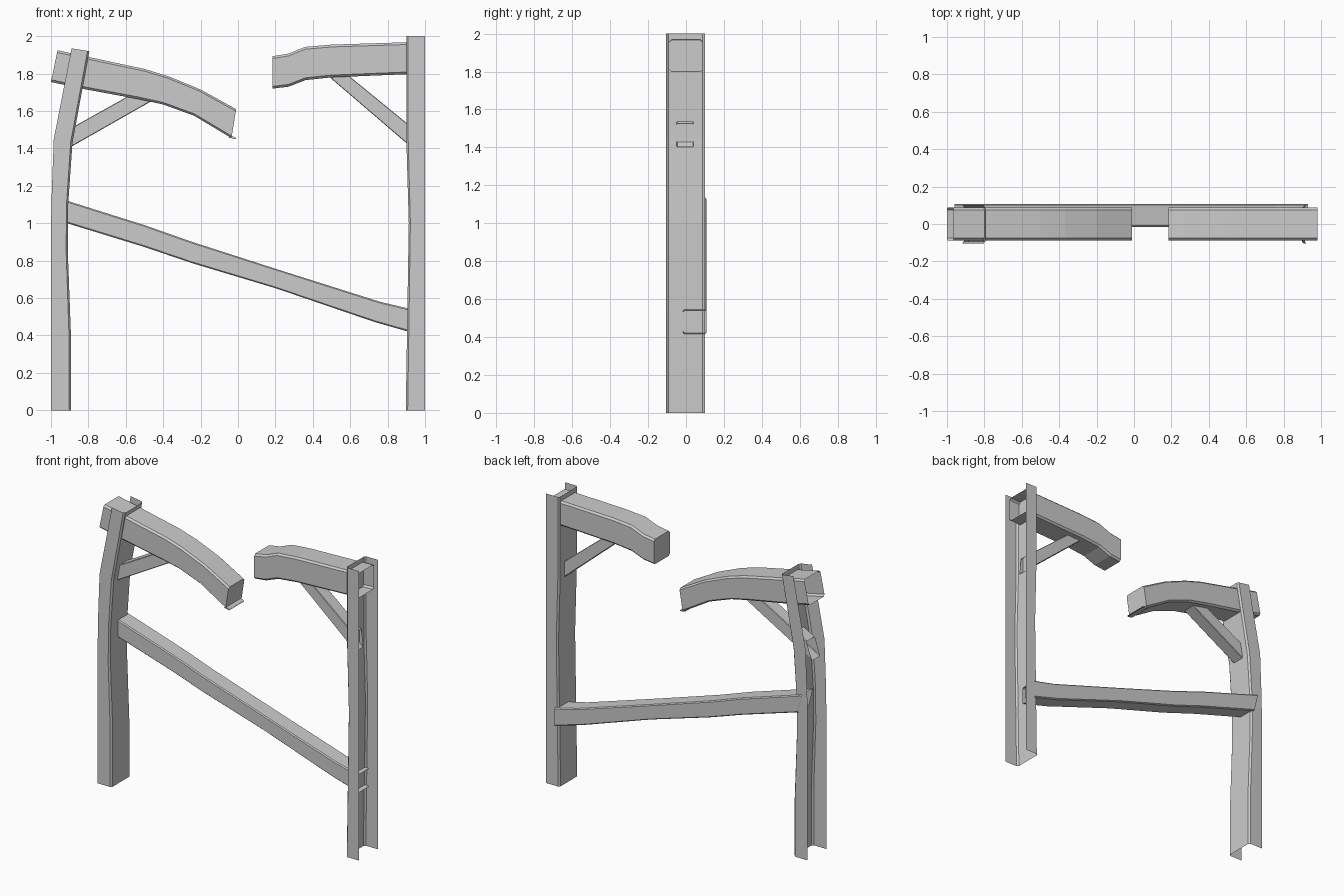
import bpy, bmesh

if "Cube" in bpy.data.objects:
    bpy.data.objects.remove(bpy.data.objects["Cube"])


def loft(name, stations, section, closed=True, cap_end=False):
    """Sheet-walled timber. A station is (ax, az, bx, bz); a section point is
    (y, t), with t running from a to b across the timber."""
    bm = bmesh.new()
    rings = []
    for ax, az, bx, bz in stations:
        rings.append([bm.verts.new((ax + (bx - ax) * t, y, az + (bz - az) * t))
                      for y, t in section])
    n = len(section)
    for r0, r1 in zip(rings, rings[1:]):
        for i in range(n if closed else n - 1):
            j = (i + 1) % n
            bm.faces.new((r0[i], r0[j], r1[j], r1[i]))
    if cap_end:
        bm.faces.new(rings[-1])
    bmesh.ops.recalc_face_normals(bm, faces=bm.faces)
    mesh = bpy.data.meshes.new(name)
    bm.to_mesh(mesh)
    bm.free()
    obj = bpy.data.objects.new(name, mesh)
    bpy.context.collection.objects.link(obj)
    return obj


def tube(y0, y1, c, ct):
    """Rectangle with chamfered corners."""
    return [(y0 + c, 0), (y1 - c, 0), (y1, ct), (y1, 1 - ct),
            (y1 - c, 1), (y0 + c, 1), (y0, 1 - ct), (y0, ct)]


# channel posts, open on the outer side
channel = [(-.105, 0), (-.105, .9), (-.093, 1), (.088, 1), (.1, .9), (.1, 0)]
loft("left_post", [
    (-1, 0, -.893, 0), (-1, .4, -.893, .4), (-1, .85, -.91, .85),
    (-.998, 1.1, -.908, 1.1), (-.985, 1.45, -.885, 1.43),
    (-.89, 1.935, -.795, 1.92)], channel, closed=False)
loft("right_post", [
    (1, 0, .897, 0), (1, .5, .905, .5), (1, 1, .913, 1),
    (1, 1.45, .9, 1.45), (1, 2, .9, 2)], channel, closed=False)

# broken top beams, outer ends open and broken ends closed
beam = tube(-.087, .087, .012, .07)
loft("left_beam", [
    (-1, 1.755, -.965, 1.925), (-.81, 1.715, -.78, 1.885),
    (-.54, 1.665, -.5, 1.825), (-.4, 1.635, -.37, 1.785),
    (-.235, 1.575, -.2, 1.715), (-.035, 1.455, -.01, 1.61)],
    beam, cap_end=True)
loft("right_beam", [
    (.98, 1.80, .98, 1.97), (.5, 1.78, .5, 1.955), (.36, 1.765, .36, 1.943),
    (.27, 1.73, .27, 1.907), (.185, 1.72, .185, 1.893)],
    beam, cap_end=True)

# small splinter lip under the left beam's broken end
loft("beam_splinter", [(-.05, 1.457, -.04, 1.47), (-.01, 1.45, -.01, 1.456)],
     [(-.08, 0), (.08, 0), (.08, 1), (-.08, 1)])

# short knee struts under the beams
strut = tube(-.05, .04, .004, .04)
loft("left_strut", [(-.99, 1.353, -.95, 1.477), (-.45, 1.66, -.56, 1.695)], strut)
loft("right_strut", [(.93, 1.403, .915, 1.525), (.485, 1.785, .585, 1.795)], strut)

# sagging diagonal rail lapped over the back of the posts
loft("diagonal_rail", [
    (-.93, 1.005, -.96, 1.135), (-.5, .873, -.5, .99), (-.25, .788, -.25, .902),
    (.2, .653, .2, .757), (.73, .472, .76, .58), (.93, .415, .93, .54)],
    tube(-.015, .108, .007, .06))
